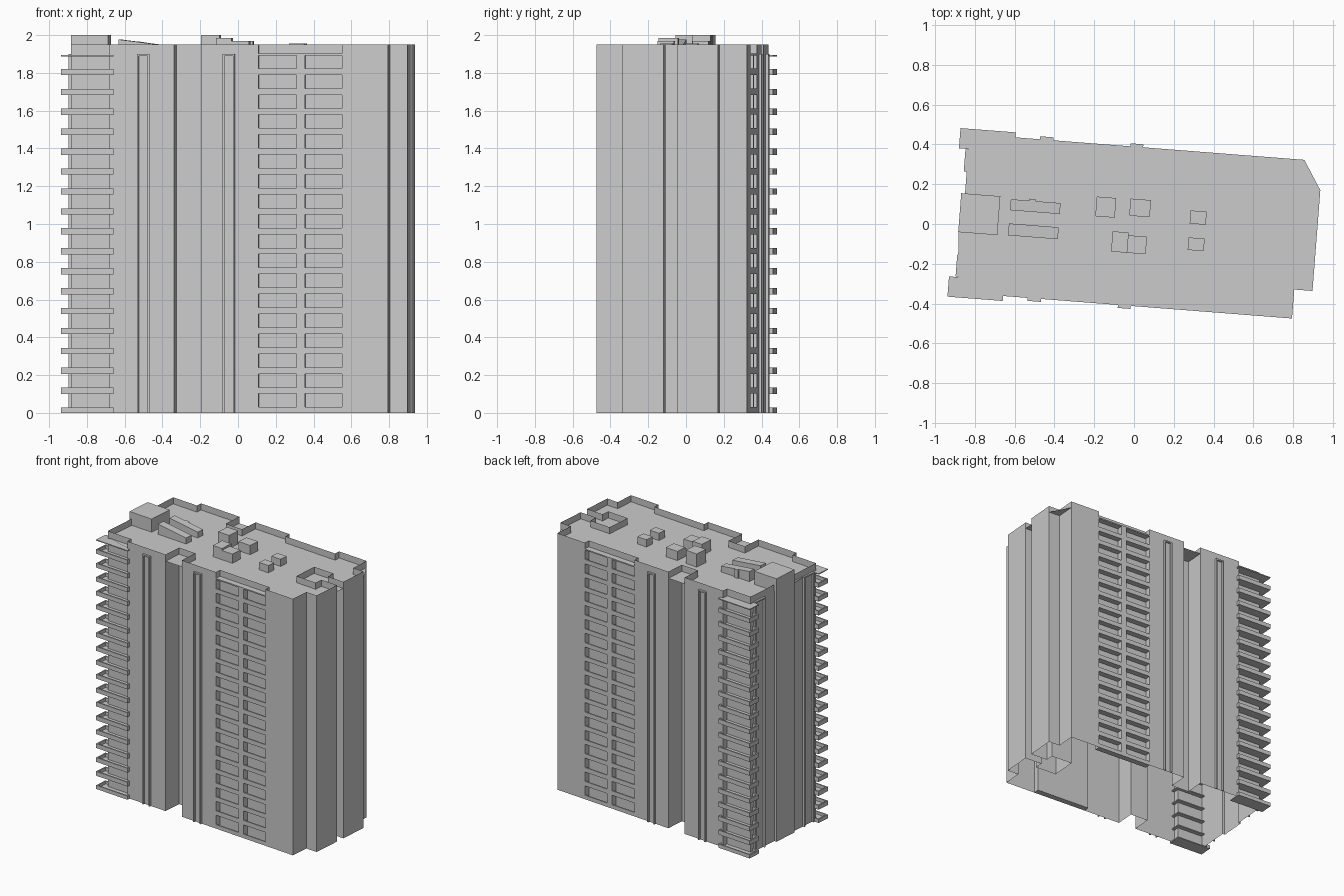
import bpy, bmesh, math

if "Cube" in bpy.data.objects:
    bpy.data.objects.remove(bpy.data.objects["Cube"])

ANGLE = math.radians(-4.45)   # the whole block is turned slightly
CENTRE_Y = -0.012
ROOF, TOP, PITCH, FLOORS = 1.90, 1.95, 0.1055, 18


def finish(name, bm, mirror=False):
    me = bpy.data.meshes.new(name)
    bm.to_mesh(me)
    bm.free()
    ob = bpy.data.objects.new(name, me)
    bpy.context.collection.objects.link(ob)
    ob.rotation_euler.z = ANGLE
    ob.location.y = CENTRE_Y
    if mirror:
        m = ob.modifiers.new("mirror", 'MIRROR')
        m.use_axis = (False, True, False)
    return ob


def box(bm, x0, x1, y0, y1, z0, z1, z1_right=None):
    """Box; z1_right gives a sloping top."""
    zr = z1 if z1_right is None else z1_right
    z0 = max(z0, 0)
    b = [bm.verts.new(p) for p in ((x0, y0, z0), (x1, y0, z0), (x1, y1, z0), (x0, y1, z0))]
    t = [bm.verts.new(p) for p in ((x0, y0, z1), (x1, y0, zr), (x1, y1, zr), (x0, y1, z1))]
    bm.faces.new(b[::-1])
    bm.faces.new(t)
    for i in range(4):
        j = (i + 1) % 4
        bm.faces.new((b[i], b[j], t[j], t[i]))


# Footprint: one half, mirrored to close the loop
half = [(-.878, .098), (-.86, .098), (-.86, .355), (-.65, .355), (-.65, .40),
        (-.308, .40), (-.308, .253), (-.163, .253), (-.163, .40), (.14, .40),
        (.14, .355), (.583, .355), (.583, .40), (.828, .40), (.828, .254),
        (.92, .254), (.92, .035), (.782, .035), (.782, .097), (.61, .097)]
ring = [(x, -y) for x, y in half] + half[::-1]

# Outer walls, open below, rising past the roof as a thin parapet
bm = bmesh.new()
low = [bm.verts.new((x, y, 0)) for x, y in ring]
high = [bm.verts.new((x, y, TOP)) for x, y in ring]
for i in range(len(ring)):
    j = (i + 1) % len(ring)
    bm.faces.new((low[i], low[j], high[j], high[i]))
finish("outer_walls", bm)

# Roof deck
bm = bmesh.new()
bm.faces.new([bm.verts.new((x, y, ROOF)) for x, y in ring])
bmesh.ops.triangulate(bm, faces=bm.faces[:])
finish("roof_deck", bm)

# Corner balconies: floor and parapet on each storey, thin canopy on top
bm = bmesh.new()
X0, X1, Y0, Y1, T = -.908, -.629, .323, .425, .010
for k in range(FLOORS):
    zt = .028 + PITCH * k
    zb = max(zt - .033, 0)
    box(bm, X0, X1, Y0, Y1, zb, zb + .008)
    box(bm, X0, X1, Y1 - T, Y1, zb, zt)
    box(bm, X0, X0 + T, Y0, Y1 - T, zb, zt)
    box(bm, X0 + T, -.86, Y0, Y0 + T, zb, zt)
    box(bm, X1 - T, X1, .40, Y1 - T, zb, zt)
box(bm, X0, X1, Y0, Y1, 1.888, 1.895)
finish("corner_balconies", bm, True)

# Recessed balconies: two bays per storey beside a central pier
bm = bmesh.new()
for a, b in ((.14, .342), (.386, .583)):
    for k in range(FLOORS):
        zt = .030 + PITCH * k
        zb = max(zt - .034, 0)
        box(bm, a, b, .355, .40, zb, zb + .008)
        box(bm, a, b, .40 - T, .40, zb, zt)
    box(bm, a, b, .355, .40, 1.893, 1.902)
finish("recessed_balconies", bm, True)
bm = bmesh.new()
box(bm, .342, .386, .355, .40, 0, 1.902)
finish("balcony_pier", bm, True)

# Raised vertical frames around window strips
bm = bmesh.new()
for a, b in ((-.505, -.438), (-.05, .015)):
    box(bm, a, a + .01, .40, .415, 0, 1.9)
    box(bm, b - .01, b, .40, .415, 0, 1.9)
    box(bm, a + .01, b - .01, .40, .415, 1.89, 1.9)
finish("window_strip_frames", bm, True)
bm = bmesh.new()
box(bm, -.875, -.86, .21, .22, 0, 1.9)
box(bm, -.875, -.86, .31, .32, 0, 1.9)
box(bm, -.875, -.86, .22, .31, 1.89, 1.9)
finish("end_strip_frames", bm, True)

# Rooftop structures
for name, parts in {
    "penthouse": [(-.879, -.682, -.097, .099, 2.0)],
    "stair_ramp_back": [(-.628, -.377, .033, .088, 1.977, 1.945),
                        (-.535, -.505, .088, .098, 1.966, 1.962)],
    "stair_ramp_front": [(-.628, -.377, -.094, -.034, 1.977, 1.945)],
    "plant_box_tall": [(-.198, -.10, .036, .135, 2.0)],
    "plant_box_low": [(-.028, .075, .052, .138, 1.97)],
    "plant_box_stepped": [(-.105, -.024, -.135, -.033, 1.985),
                          (-.024, .069, -.135, -.047, 1.97)],
    "vent_back": [(.278, .359, .036, .102, 1.955)],
    "vent_front": [(.278, .359, -.097, -.034, 1.955)],
}.items():
    bm = bmesh.new()
    for p in parts:
        box(bm, *p[:4], ROOF, *p[4:])
    finish(name, bm)
